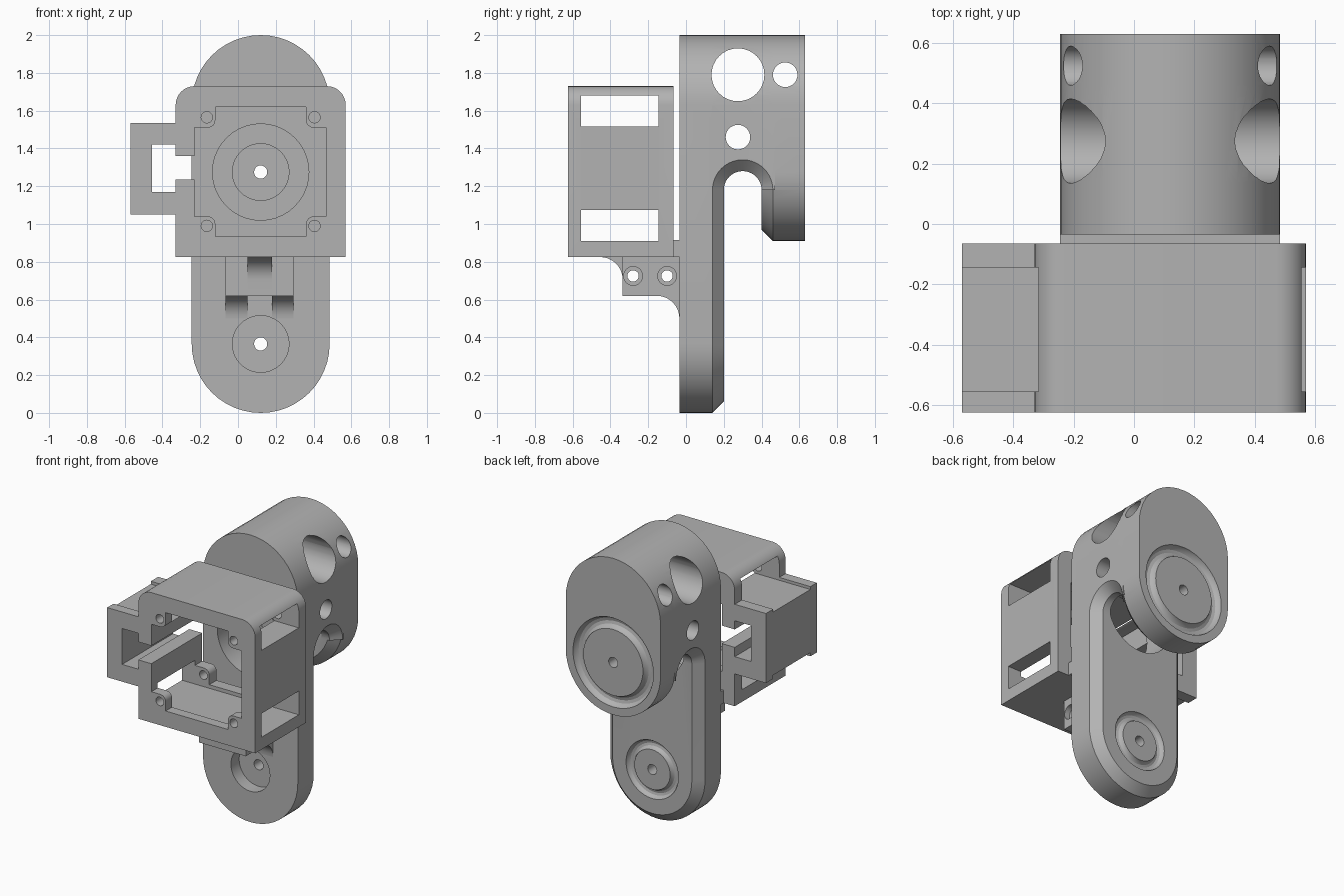
import bpy, bmesh
from math import sin, cos, pi

if "Cube" in bpy.data.objects:
    bpy.data.objects.remove(bpy.data.objects["Cube"])

GREY = bpy.data.materials.new("plain grey")
GREY.use_nodes = True
GREY.diffuse_color = (0.45, 0.45, 0.45, 1)
GREY.node_tree.nodes["Principled BSDF"].inputs["Base Color"].default_value = (0.45, 0.45, 0.45, 1)

CX, R = 0.12, 0.365           # arm centre line and half width
LOW, MID, TOP = 0.365, 1.275, 1.635   # pivot, shaft and crown heights
CH = 0.06                     # chamfer


def loft(name, axis, stations):
    """Solid through equal-count outlines; each station is (position, points)."""
    bm = bmesh.new()
    rings = []
    for t, pts in stations:
        rings.append([bm.verts.new((t, a, b) if axis == "x" else (a, t, b)) for a, b in pts])
    for r0, r1 in zip(rings, rings[1:]):
        for i in range(len(r0)):
            j = (i + 1) % len(r0)
            bm.faces.new((r0[i], r0[j], r1[j], r1[i]))
    bm.faces.new(rings[0])
    bm.faces.new(rings[-1])
    bmesh.ops.recalc_face_normals(bm, faces=bm.faces)
    me = bpy.data.meshes.new(name)
    bm.to_mesh(me)
    bm.free()
    me.materials.append(GREY)
    ob = bpy.data.objects.new(name, me)
    bpy.context.collection.objects.link(ob)
    return ob


def prism(name, axis, lo, hi, pts):
    return loft(name, axis, [(lo, pts), (hi, pts)])


def arc(a, b, r, start, end, n=16):
    return [(a + r * cos(start + (end - start) * i / n),
             b + r * sin(start + (end - start) * i / n)) for i in range(n + 1)]


def circle(a, b, r, n=40):
    return arc(a, b, r, 0, 2 * pi, n)[:-1]


def rect(a0, a1, b0, b1):
    return [(a0, b0), (a1, b0), (a1, b1), (a0, b1)]


def stadium(low, r):
    return arc(CX, TOP, r, 0, pi, 24) + arc(CX, low, r, pi, 2 * pi, 24)


def boolean(ob, tools, operation):
    for tool in tools:
        mod = ob.modifiers.new("cut", "BOOLEAN")
        mod.operation, mod.solver, mod.object = operation, "EXACT", tool
        bpy.context.view_layer.objects.active = ob
        bpy.ops.object.modifier_apply(modifier=mod.name)
        bpy.data.objects.remove(tool)


def cut(ob, *tools):
    boolean(ob, tools, "DIFFERENCE")


def groove(z, y, major, minor):
    bpy.ops.mesh.primitive_torus_add(location=(CX, y, z), rotation=(pi / 2, 0, 0), major_radius=major,
                                     minor_radius=minor, major_segments=40, minor_segments=12)
    return bpy.context.object


# Arm: long front plate, short back block and the arched bridge between them
arm = loft("arm", "y", [(-0.035, stadium(LOW, R)), (0.14, stadium(LOW, R)),
                        (0.2, stadium(LOW, R - CH))])
block = loft("block", "y", [(0.4, stadium(MID, R - CH)), (0.46, stadium(MID, R)),
                            (0.63, stadium(MID, R))])
bridge = prism("bridge", "y", 0.13, 0.47,
               arc(CX, TOP, R, 0, pi, 24) + [(CX - R, 1.18), (CX + R, 1.18)])
flare = [(-R - 0.02, 0.18), (-R + CH, 0.1), (R - CH, 0.1), (R + 0.02, 0.18)]
cut(bridge, loft("arch", "x", [(CX + x, circle(0.3, 1.18, r)) for x, r in flare]))
boolean(arm, [block, bridge], "UNION")

# Shaft bore, recesses, pin holes and ring grooves
cut(arm, prism("bore", "y", -0.1, 0.402, circle(CX, MID, 0.255)),
    prism("recess", "y", 0.39, 0.49, circle(CX, MID, 0.15)),
    prism("recess", "y", -0.1, 0.055, circle(CX, LOW, 0.15)),
    groove(MID, 0.63, 0.27, 0.04), groove(LOW, 0.2, 0.17, 0.032))
for z in (LOW, MID):
    cut(arm, prism("pin", "y", -0.2, 0.8, circle(CX, z, 0.035, 20)))
# Cross holes through the sides
for y, z, r in ((0.275, 1.79, 0.14), (0.525, 1.79, 0.065), (0.275, 1.46, 0.065)):
    cut(arm, prism("side_hole", "x", -1, 1, circle(y, z, r, 32)))

# Motor frame with rounded top corners and a side loop
F0, F1 = -0.625, -0.065
frame = prism("motor_frame", "y", F0, F1,
              arc(0.47, 1.63, 0.1, 0, pi / 2, 8) + arc(-0.23, 1.63, 0.1, pi / 2, pi, 8)
              + [(-0.33, 0.825), (0.57, 0.825)])
boolean(frame, [prism("loop", "y", F0, F1, rect(-0.57, -0.3, 1.05, 1.535))], "UNION")

# Cross-shaped opening with rounded inner corners
x0, x1, x2, x3 = -0.23, -0.12, 0.36, 0.465
z0, z1, z2, z3 = 0.935, 1.04, 1.51, 1.62
f = 0.04
opening = ([(x1, z0), (x2, z0)] + arc(x2 + f, z1 - f, f, pi, pi / 2, 6)
           + [(x3, z1), (x3, z2)] + arc(x2 + f, z2 + f, f, -pi / 2, -pi, 6)
           + [(x2, z3), (x1, z3)] + arc(x1 - f, z2 + f, f, 0, -pi / 2, 6)
           + [(x0, z2), (x0, z1)] + arc(x1 - f, z1 - f, f, pi / 2, 0, 6))
cut(frame, prism("opening", "y", -0.8, 0, opening),
    prism("loop_hole", "y", -0.8, 0, rect(-0.455, -0.33, 1.17, 1.42)),
    prism("loop_slot", "y", -0.8, 0, rect(-0.34, -0.2, 1.235, 1.36)))
# Windows run straight through from side to side
for lo, hi in ((0.91, 1.075), (1.515, 1.68)):
    cut(frame, prism("window", "x", -1, 1, rect(-0.555, -0.145, lo, hi)))
for x in (-0.165, 0.405):
    for z in (0.99, 1.565):
        cut(frame, prism("screw", "y", -0.8, 0, circle(x, z, 0.03, 20)))

# Mounting strip and interleaved lugs under the frame
strip = prism("mounting_strip", "y", -0.066, -0.034, rect(CX - R, CX + R, 0.825, 0.915))
inner = arc(-0.455, 0.705, 0.12, pi / 2, 0, 10) + [(-0.335, 0.62), (-0.035, 0.62), (-0.035, 0.826)]
outer = [(-0.034, 0.825), (-0.335, 0.825), (-0.335, 0.62)] + arc(-0.155, 0.5, 0.12, pi / 2, 0, 10) + [(-0.034, 0.5)]
lugs = [prism("right_lug", "x", -0.065, 0.05, outer),
        prism("middle_lug", "x", 0.05, 0.18, inner),
        prism("left_lug", "x", 0.18, 0.295, outer)]
for lug in lugs:
    for y in (-0.28, -0.1):
        cut(lug, prism("bolt", "x", -1, 1, circle(y, 0.725, 0.03, 20)))
        if lug is not lugs[1]:
            side = -0.065 if lug is lugs[0] else 0.295
            cut(lug, prism("counterbore", "x", side - 0.04, side + 0.04, circle(y, 0.725, 0.05, 24)))

# Smooth curved walls, keep edges sharp
for ob in [arm, frame, strip] + lugs:
    bpy.ops.object.select_all(action="DESELECT")
    ob.select_set(True)
    bpy.context.view_layer.objects.active = ob
    bpy.ops.object.shade_smooth_by_angle(angle=pi / 6)
